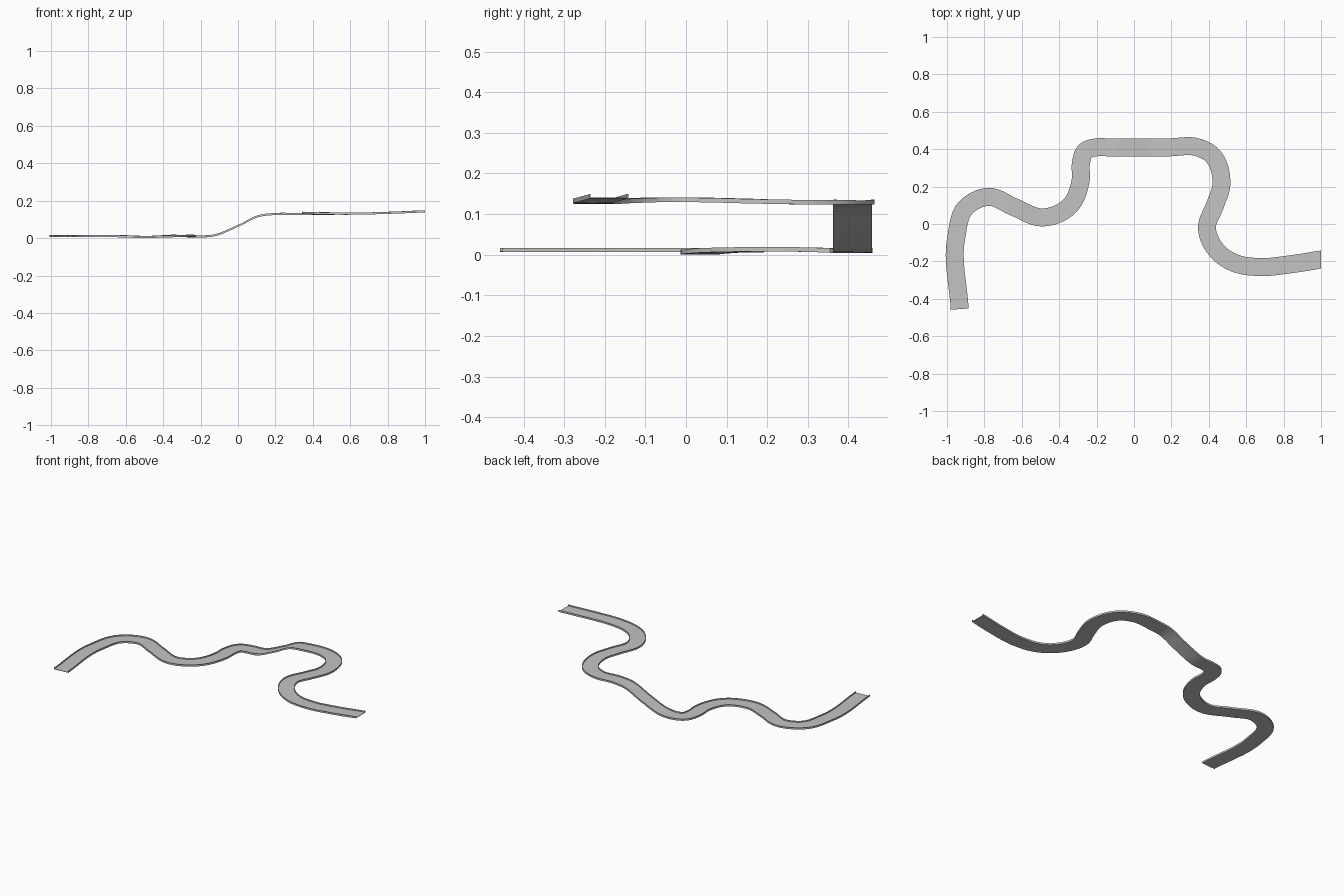
import bpy
import bmesh
from mathutils import Vector
from mathutils.geometry import interpolate_bezier

cube = bpy.data.objects.get("Cube")
if cube:
    bpy.data.objects.remove(cube, do_unlink=True)

HALF = 0.048      # half width of the track
HEIGHT = 0.011    # height of the side rims
THICK = 0.003     # thickness of floor and rims
STEPS = 8         # rings per path span

# Centre line of the underside
path = [Vector(p) for p in [
    (-0.932, -0.455, 0.006), (-0.95, -0.07, 0.006), (-0.90, 0.088, 0.006),
    (-0.78, 0.145, 0.006), (-0.64, 0.09, 0.005), (-0.49, 0.035, 0.001),
    (-0.345, 0.095, 0.006), (-0.285, 0.235, 0.008), (-0.283, 0.33, 0.006),
    (-0.262, 0.388, 0.005), (-0.20, 0.41, 0.004), (-0.14, 0.41, 0.007),
    (0, 0.41, 0.06), (0.12, 0.41, 0.115), (0.19, 0.41, 0.123),
    (0.34, 0.41, 0.123), (0.41, 0.375, 0.123), (0.467, 0.21, 0.125),
    (0.433, 0.10, 0.128), (0.39, -0.02, 0.130), (0.465, -0.165, 0.127),
    (0.55, -0.213, 0.125), (0.665, -0.23, 0.126), (0.84, -0.215, 0.131),
    (1.0, -0.19, 0.138)]]


def tangent(i):
    """Smooth direction of the path at control point i."""
    if i == 0:
        return (path[1] - path[0]).normalized()
    if i == len(path) - 1:
        return (path[-1] - path[-2]).normalized()
    a, b = path[i] - path[i - 1], path[i + 1] - path[i]
    return (a / a.length * b.length + b / b.length * a.length).normalized()


def sample_path():
    points = []
    for i in range(len(path) - 1):
        p, q = path[i], path[i + 1]
        reach = (q - p).length / 3
        span = interpolate_bezier(p, p + tangent(i) * reach,
                                  q - tangent(i + 1) * reach, q, STEPS + 1)
        points += span[:-1]
    return points + [path[-1]]


def sweep(name, centres, section, material):
    """Sweep a closed (across, up) section along the centres."""
    bm = bmesh.new()
    rings = []
    last = len(centres) - 1
    for i, c in enumerate(centres):
        d = centres[min(i + 1, last)] - centres[max(i - 1, 0)]
        # The far end is cut square to the x axis
        side = Vector((0, 1, 0)) if i == last else Vector((-d.y, d.x, 0)).normalized()
        rings.append([bm.verts.new(c + side * s + Vector((0, 0, u)))
                      for s, u in section])
    n = len(section)
    for a, b in zip(rings, rings[1:]):
        for k in range(n):
            m = (k + 1) % n
            bm.faces.new((a[k], a[m], b[m], b[k]))
    bm.faces.new(rings[0])
    bm.faces.new(rings[-1])
    bmesh.ops.recalc_face_normals(bm, faces=bm.faces)
    mesh = bpy.data.meshes.new(name)
    bm.to_mesh(mesh)
    bm.free()
    mesh.materials.append(material)
    obj = bpy.data.objects.new(name, mesh)
    bpy.context.collection.objects.link(obj)
    return obj


grey = bpy.data.materials.new("track grey")
grey.use_nodes = True
grey.diffuse_color = (0.55, 0.55, 0.55, 1)
grey.node_tree.nodes["Principled BSDF"].inputs["Base Color"].default_value = grey.diffuse_color

# Shallow channel: a floor with a thin rim on each side
half_section = [(HALF, 0), (HALF, HEIGHT), (HALF - THICK, HEIGHT), (HALF - THICK, THICK)]
section = half_section + [(-s, u) for s, u in reversed(half_section)]
track = sweep("track", sample_path(), section, grey)

bpy.context.view_layer.objects.active = track
track.select_set(True)
bpy.ops.object.shade_smooth_by_angle()
